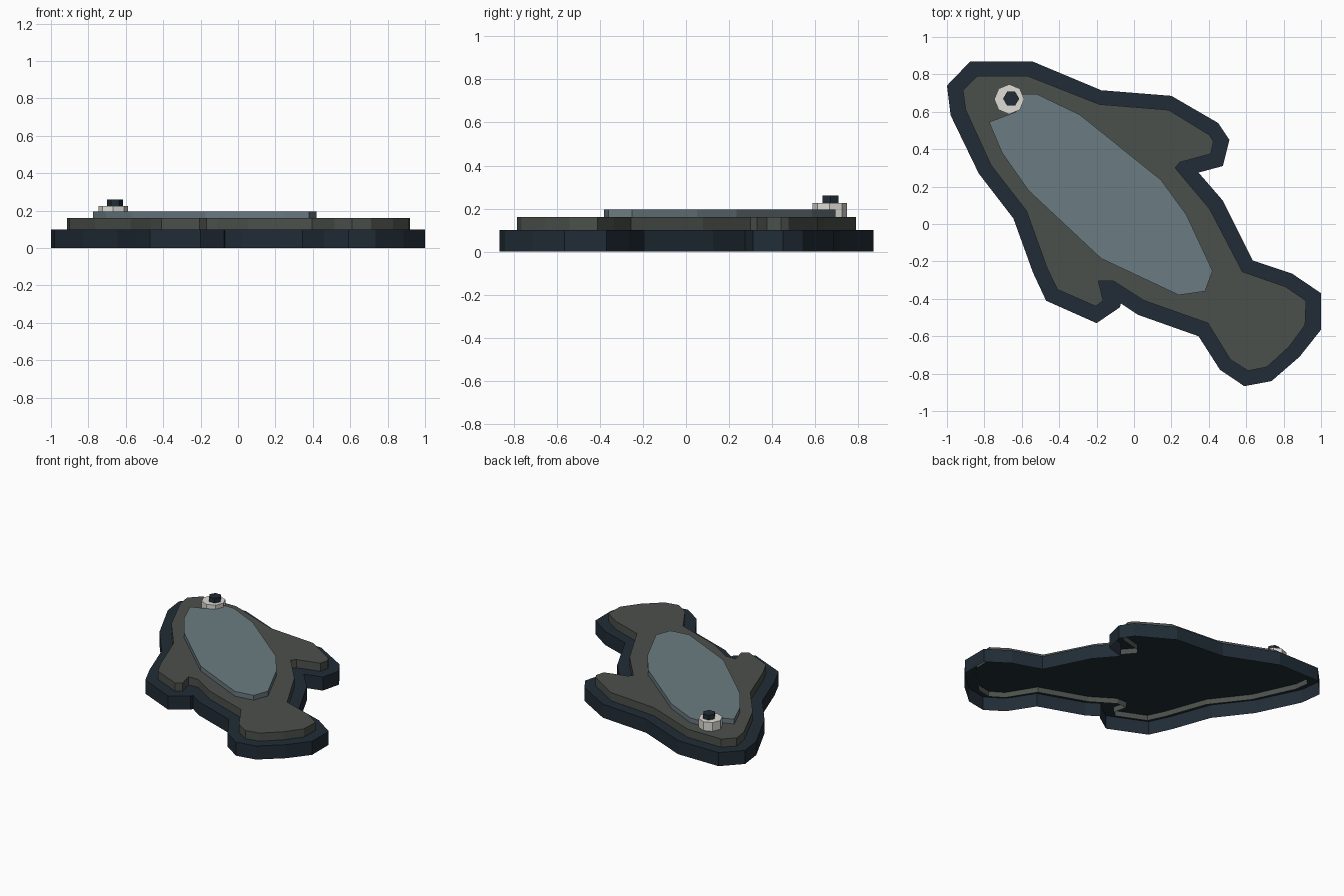
import bpy, bmesh, math


def material(name, rgb):
    lin = [((c / 255 + 0.055) / 1.055) ** 2.4 for c in rgb]
    m = bpy.data.materials.new(name)
    m.diffuse_color = (*lin, 1)
    return m


NAVY = material("dark navy", (33, 44, 54))
OLIVE = material("olive grey", (75, 80, 75))
SLATE = material("slate blue", (107, 123, 129))
WHITE = material("warm white", (222, 220, 214))

# Outlines seen from above, clockwise from the snout
OUTER = [(-.875, .87), (-.545, .87), (-.175, .715), (.20, .685), (.45, .54), (.51, .45),
         (.475, .31), (.345, .275), (.475, .125), (.635, -.195), (.845, -.265), (1, -.37),
         (1, -.565), (.885, -.71), (.735, -.84), (.59, -.867), (.46, -.78), (.345, -.60),
         (.02, -.485), (-.07, -.425), (-.075, -.445), (-.2, -.53), (-.47, -.41),
         (-.54, -.26), (-.645, .03), (-.83, .27), (-.98, .58), (-1, .74)]
BODY = [(-.84, .79), (-.565, .79), (-.185, .64), (.185, .61), (.405, .475), (.425, .44),
        (.41, .375), (.245, .33), (.22, .30), (.405, .08), (.58, -.255), (.81, -.335),
        (.92, -.41), (.915, -.54), (.83, -.655), (.71, -.765), (.61, -.785), (.515, -.725),
        (.395, -.53), (.055, -.41), (-.11, -.305), (-.19, -.305), (-.165, -.41),
        (-.205, -.44), (-.41, -.35), (-.465, -.235), (-.575, .07), (-.765, .315),
        (-.90, .61), (-.915, .715)]
PANEL = [(-.61, .695), (-.52, .695), (-.29, .585), (.145, .235), (.28, .05), (.42, -.25),
         (.38, -.36), (.24, -.38), (-.175, -.185), (-.565, .18), (-.705, .38),
         (-.775, .545), (-.63, .60)]


def plate(name, pts, z0, z1, mat):
    """Clockwise outline raised from z0 to z1, closed on top and open below."""
    bm = bmesh.new()
    low, high = ([bm.verts.new((x, y, z)) for x, y in pts] for z in (z0, z1))
    n = len(pts)
    for i in range(n):
        j = (i + 1) % n
        bm.faces.new((low[i], high[i], high[j], low[j]))
    bm.faces.new(high[::-1])
    me = bpy.data.meshes.new(name)
    bm.to_mesh(me)
    bm.free()
    me.materials.append(mat)
    bpy.context.collection.objects.link(bpy.data.objects.new(name, me))


def polygon(cx, cy, r, n):
    return [(cx + r * math.cos(-2 * math.pi * i / n), cy + r * math.sin(-2 * math.pi * i / n))
            for i in range(n)]


# Hollow base, and the body layer whose walls reach below the base's top
plate("base", OUTER, 0, .10, NAVY)
plate("body", BODY, .06, .16, OLIVE)

# Raised side panel, eye and pupil
plate("side_panel", PANEL, .15, .195, SLATE)
plate("eye", polygon(-.667, .667, .08, 8), .15, .225, WHITE)
plate("pupil", polygon(-.657, .67, .043, 6), .215, .26, NAVY)
